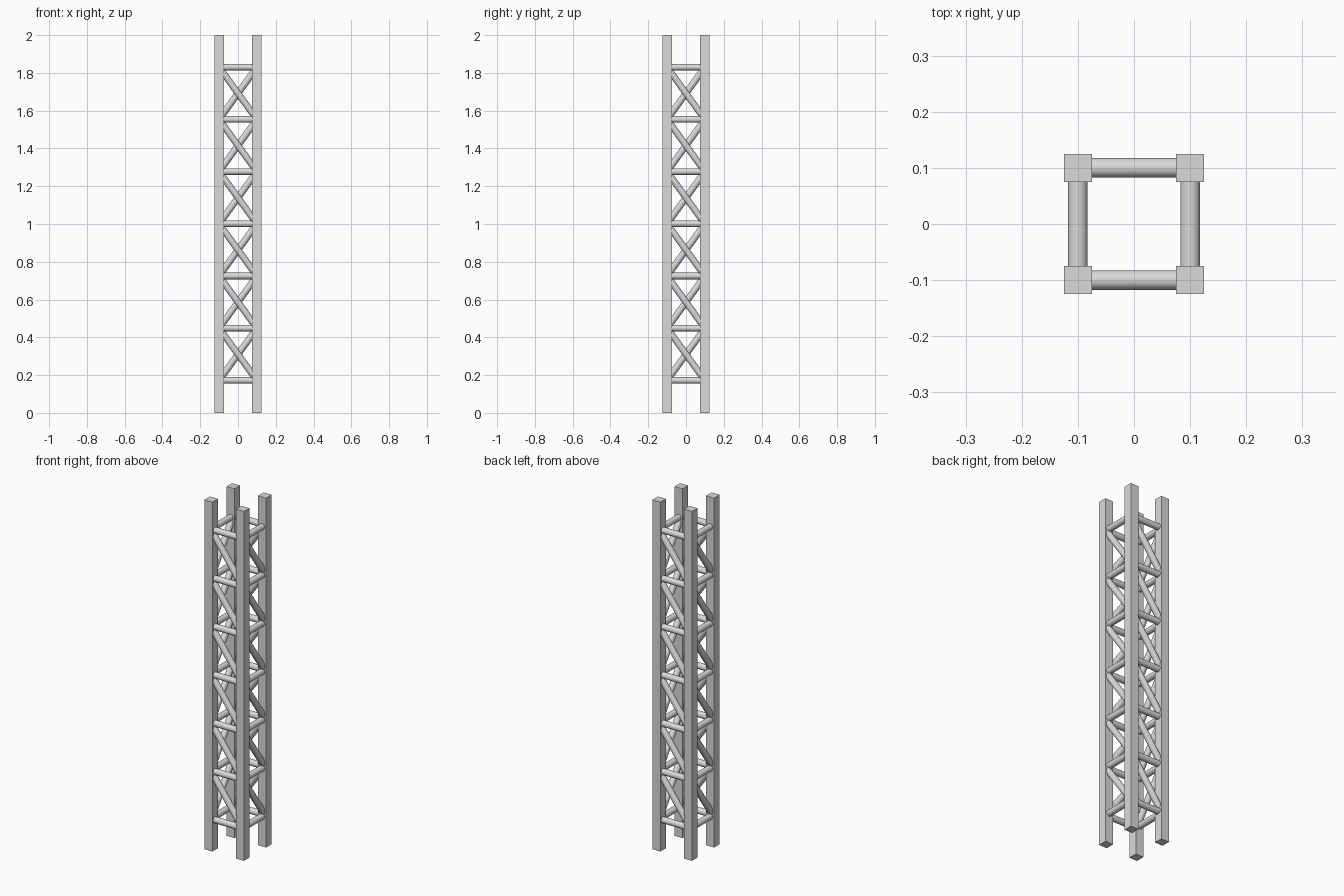
import bpy
import math
from mathutils import Vector, Matrix

cube = bpy.data.objects.get("Cube")
if cube:
    bpy.data.objects.remove(cube, do_unlink=True)

HALF = 0.1        # post axis distance from the centre
POST = 0.05       # post width
HEIGHT = 2.0
RADIUS = 0.0175   # tube radius
BAYS = 6
LOW, HIGH = 0.172, 1.83

# One bare metal colour for the whole tower
metal = bpy.data.materials.new("light grey metal")
metal.use_nodes = True
metal.diffuse_color = (0.7, 0.7, 0.7, 1)
metal.node_tree.nodes["Principled BSDF"].inputs["Base Color"].default_value = (0.7, 0.7, 0.7, 1)


def tube(name, start, end):
    axis = end - start
    bpy.ops.mesh.primitive_cylinder_add(vertices=24, radius=RADIUS, depth=axis.length,
                                        location=(start + end) / 2)
    obj = bpy.context.object
    obj.rotation_euler = axis.to_track_quat('Z', 'Y').to_euler()
    obj.name = name
    obj.data.materials.append(metal)
    bpy.ops.object.shade_smooth_by_angle(angle=math.radians(40))


step = (HIGH - LOW) / BAYS
for side, label in enumerate(("front", "left", "back", "right")):
    turn = Matrix.Rotation(side * math.pi / 2, 3, 'Z')

    # Square corner post
    bpy.ops.mesh.primitive_cube_add(size=1, location=turn @ Vector((-HALF, -HALF, HEIGHT / 2)))
    post = bpy.context.object
    post.name = label + "_corner_post"
    post.scale = (POST, POST, HEIGHT)
    post.data.materials.append(metal)

    # Horizontal rungs
    for i in range(BAYS + 1):
        z = LOW + i * step
        tube(f"{label}_rung_{i + 1}", turn @ Vector((-HALF, -HALF, z)),
             turn @ Vector((HALF, -HALF, z)))

    # Diagonal braces, one in each bay
    for i in range(BAYS):
        z = LOW + i * step
        tube(f"{label}_brace_{i + 1}", turn @ Vector((-HALF, -HALF, z + step)),
             turn @ Vector((HALF, -HALF, z)))
